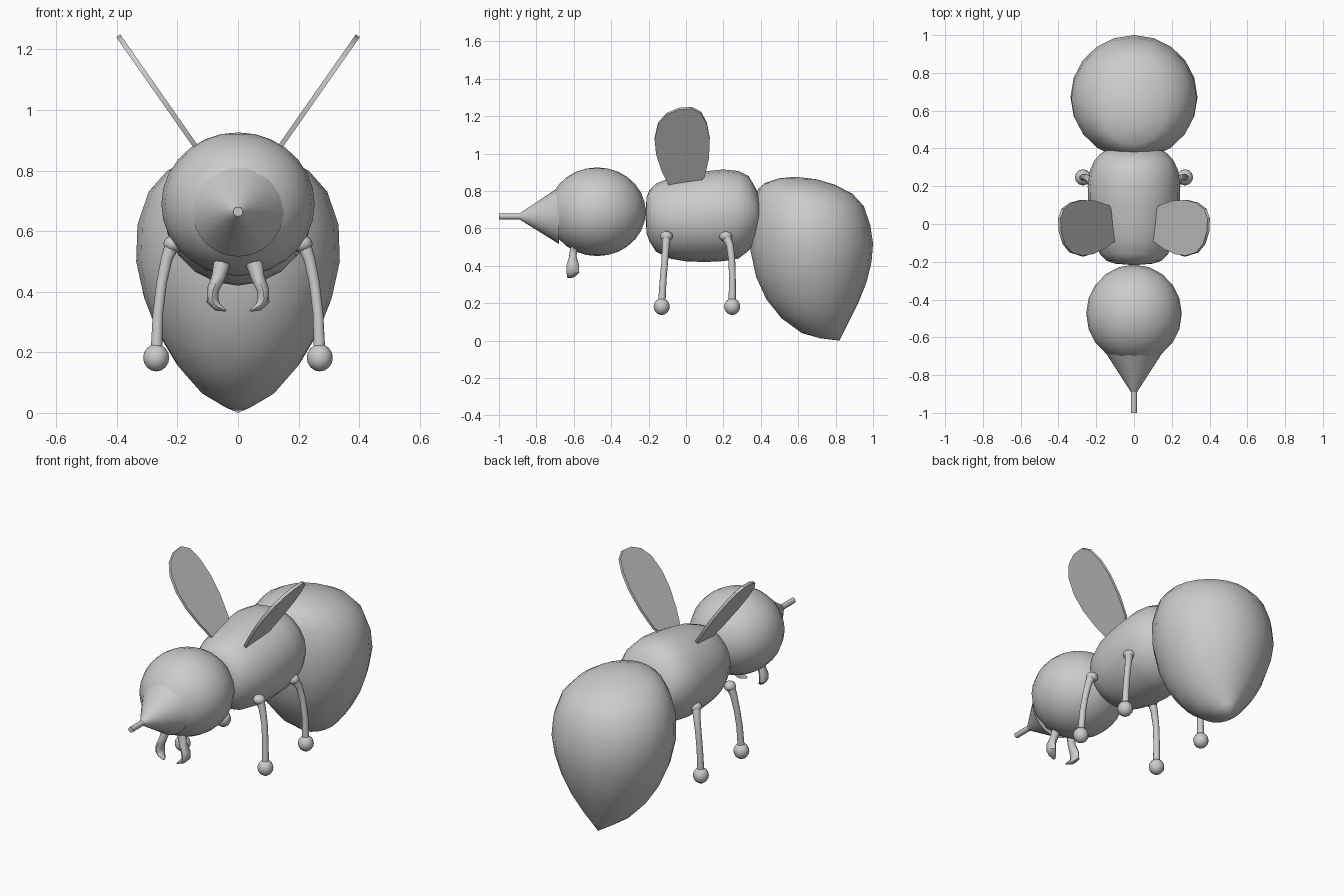
import bpy, bmesh, math
from mathutils import Vector

if "Cube" in bpy.data.objects:
    bpy.data.objects.remove(bpy.data.objects["Cube"])


def finish(name, bm, angle=50):
    bmesh.ops.recalc_face_normals(bm, faces=bm.faces)
    me = bpy.data.meshes.new(name)
    bm.to_mesh(me)
    bm.free()
    ob = bpy.data.objects.new(name, me)
    bpy.context.collection.objects.link(ob)
    bpy.ops.object.select_all(action='DESELECT')
    bpy.context.view_layer.objects.active = ob
    ob.select_set(True)
    bpy.ops.object.shade_smooth_by_angle(angle=math.radians(angle))
    return ob


def loft(name, rings, n, start=None, end=None, angle=50):
    """Skin elliptical rings (centre, axis_u, axis_v); optional pole points."""
    bm = bmesh.new()
    loops = []
    for c, u, v in rings:
        loops.append([bm.verts.new(c + u * math.cos(2 * math.pi * i / n)
                                   + v * math.sin(2 * math.pi * i / n)) for i in range(n)])
    for a, b in zip(loops, loops[1:]):
        for i in range(n):
            j = (i + 1) % n
            bm.faces.new((a[i], a[j], b[j], b[i]))
    for loop, pole in ((loops[0], start), (loops[-1], end)):
        if pole is None:
            bm.faces.new(loop)
        else:
            p = bm.verts.new(pole)
            for i in range(n):
                bm.faces.new((loop[i], loop[(i + 1) % n], p))
    return finish(name, bm, angle)


def tube(name, pts, radii, n=10):
    pts = [Vector(p) for p in pts]
    rings = []
    for i, p in enumerate(pts):
        t = (pts[min(i + 1, len(pts) - 1)] - pts[max(i - 1, 0)]).normalized()
        ref = Vector((0, 1, 0)) if abs(t.y) < 0.8 else Vector((1, 0, 0))
        u = (ref - t * ref.dot(t)).normalized()
        ru, rv = radii[i] if isinstance(radii[i], tuple) else (radii[i], radii[i])
        rings.append((p, u * ru, t.cross(u) * rv))
    return loft(name, rings, n)


def ball(name, loc, scale, u=12, v=8):
    bm = bmesh.new()
    bmesh.ops.create_uvsphere(bm, u_segments=u, v_segments=v, radius=1)
    for p in bm.verts:
        p.co = Vector([p.co[k] * scale[k] + loc[k] for k in range(3)])
    return finish(name, bm)


X, Z = Vector((1, 0, 0)), Vector((0, 0, 1))

# head, snout cone and feeding tube
ball("head", (0, -0.475, 0.689), (0.253, 0.26, 0.237), 20, 14)
tube("snout", [(0, -0.68, 0.667), (0, -0.89, 0.664)], [0.151, 0.016], 32)
tube("proboscis", [(0, -0.86, 0.664), (0, -1.0, 0.664)], [0.016, 0.016], 12)

# thorax: y, half width, bottom, top
thorax = [(-0.21, 0.10, 0.57, 0.77), (-0.195, 0.145, 0.53, 0.805), (-0.16, 0.18, 0.475, 0.84),
          (-0.08, 0.215, 0.437, 0.872), (0.0, 0.232, 0.424, 0.888), (0.1, 0.243, 0.42, 0.905),
          (0.2, 0.245, 0.425, 0.915), (0.28, 0.235, 0.438, 0.907), (0.335, 0.21, 0.48, 0.88),
          (0.37, 0.18, 0.53, 0.82), (0.39, 0.15, 0.57, 0.78)]
loft("thorax", [(Vector((0, y, (b + t) / 2)), X * w, Z * (t - b) / 2) for y, w, b, t in thorax],
     20, (0, -0.218, 0.68), (0, 0.40, 0.68))

# abdomen: front y, front z, back y, back z, half width
abdomen = [(0.72, 0.012, 0.845, 0.05, 0.055), (0.62, 0.04, 0.875, 0.11, 0.125),
           (0.51, 0.12, 0.925, 0.21, 0.205), (0.43, 0.22, 0.965, 0.31, 0.265),
           (0.375, 0.34, 0.992, 0.42, 0.31), (0.345, 0.48, 1.0, 0.52, 0.336),
           (0.342, 0.62, 0.985, 0.62, 0.332), (0.36, 0.74, 0.95, 0.72, 0.295),
           (0.385, 0.81, 0.89, 0.785, 0.235), (0.42, 0.842, 0.80, 0.832, 0.17),
           (0.50, 0.868, 0.70, 0.862, 0.09)]
loft("abdomen", [(Vector((0, (a + c) / 2, (b + d) / 2)), X * w,
                  Vector((0, (c - a) / 2, (d - b) / 2))) for a, b, c, d, w in abdomen],
     20, (0, 0.82, 0.0), (0, 0.59, 0.876), 60)

# wing outline: y, z in the side view
wing = [(-0.06, 0.78), (-0.085, 0.82), (-0.13, 0.91), (-0.16, 1.0), (-0.168, 1.08), (-0.15, 1.16),
        (-0.105, 1.212), (-0.04, 1.24), (0.03, 1.245), (0.08, 1.22), (0.112, 1.16),
        (0.127, 1.08), (0.123, 0.98), (0.1, 0.88), (0.04, 0.81), (-0.01, 0.78)]
for side, s in (("left", -1), ("right", 1)):
    bm = bmesh.new()
    off = Vector((0.813 * s, 0, -0.582)) * 0.008
    mid = [Vector((s * (0.14 + (z - 0.88) * 0.7), y, z)) for y, z in wing]
    A = [bm.verts.new(p + off) for p in mid]
    B = [bm.verts.new(p - off) for p in mid]
    bm.faces.new(A)
    bm.faces.new(B)
    for i in range(len(mid)):
        j = (i + 1) % len(mid)
        bm.faces.new((A[i], A[j], B[j], B[i]))
    finish(side + "_wing", bm, 35)

    # legs with hip joint and round foot
    for label, ys in (("front", (-0.105, -0.108, -0.113, -0.122, -0.13)),
                      ("rear", (0.212, 0.235, 0.245, 0.248, 0.247))):
        xz = [(0.215, 0.56), (0.235, 0.51), (0.252, 0.43), (0.264, 0.33), (0.27, 0.19)]
        tube(f"{side}_{label}_leg", [(s * x, y, z) for (x, z), y in zip(xz, ys)],
             [0.026, 0.02, 0.018, 0.018, 0.02])
        ball(f"{side}_{label}_hip", (s * 0.212, ys[0], 0.558), (0.034, 0.034, 0.028))
        ball(f"{side}_{label}_foot", (s * 0.27, ys[-1], 0.182), (0.043, 0.043, 0.045))

    # hooked jaw under the head
    tube(side + "_jaw",
         [(s * 0.052, -0.6, 0.5), (s * 0.064, -0.605, 0.45), (s * 0.083, -0.605, 0.405),
          (s * 0.084, -0.605, 0.37), (s * 0.068, -0.615, 0.35), (s * 0.042, -0.63, 0.338)],
         [(0.018, 0.028), (0.02, 0.023), (0.033, 0.02), (0.035, 0.02), (0.025, 0.014), (0.008, 0.004)], 8)
